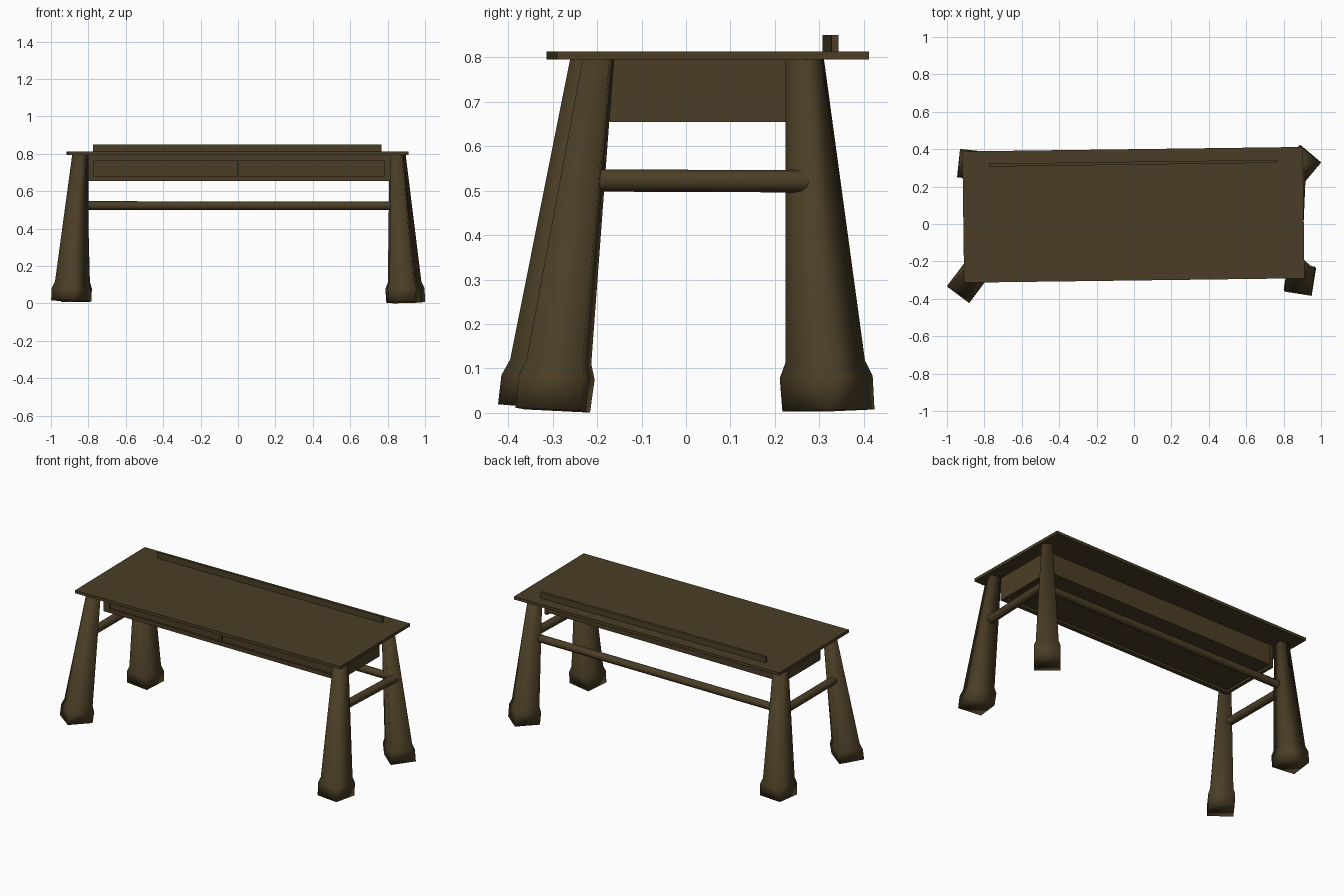
import bpy, bmesh, math
from mathutils import Vector

old = bpy.data.objects.get("Cube")
if old:
    bpy.data.objects.remove(old, do_unlink=True)

WOOD = (0.07, 0.048, 0.019, 1)
wood = bpy.data.materials.new("dark_brown_wood")
wood.use_nodes = True
wood.diffuse_color = WOOD
bsdf = wood.node_tree.nodes["Principled BSDF"]
bsdf.inputs["Base Color"].default_value = WOOD
bsdf.inputs["Roughness"].default_value = 0.8


def finish(bm, name):
    bmesh.ops.recalc_face_normals(bm, faces=bm.faces)
    mesh = bpy.data.meshes.new(name)
    bm.to_mesh(mesh)
    bm.free()
    mesh.materials.append(wood)
    obj = bpy.data.objects.new(name, mesh)
    bpy.context.collection.objects.link(obj)
    return obj


def box(name, low, high, turn=0):
    """Box between two corners, turned about its own vertical axis."""
    low, high = Vector(low), Vector(high)
    bm = bmesh.new()
    bmesh.ops.create_cube(bm, size=1)
    bmesh.ops.scale(bm, vec=high - low, verts=bm.verts)
    obj = finish(bm, name)
    obj.location = (low + high) / 2
    obj.rotation_euler.z = math.radians(turn)
    return obj


def leg(name, foot, top, turn, base_z):
    """Leaning four-sided leg with a block foot, its rings slightly tilted."""
    foot, top = Vector(foot), Vector(top)
    lean = (top - foot) / 0.8
    bm = bmesh.new()
    rings = []
    for z, radius in ((base_z, 0.104), (0.08, 0.105), (0.115, 0.09), (0.8, 0.043)):
        centre = foot + lean * z
        ring = []
        for i in range(4):
            a = math.radians(turn + 45 + 90 * i)
            offset = Vector((math.cos(a), math.sin(a))) * radius
            ring.append(bm.verts.new((*(centre + offset), z - 0.4 * offset.dot(lean))))
        rings.append(ring)
    for lower, upper in zip(rings, rings[1:]):
        for i in range(4):
            j = (i + 1) % 4
            bm.faces.new((lower[i], lower[j], upper[j], upper[i]))
    bm.faces.new(rings[0])
    bm.faces.new(rings[-1])
    for face in bm.faces:
        face.smooth = True
    return finish(bm, name)


def rod(name, start, end, radius):
    start, end = Vector(start), Vector(end)
    bm = bmesh.new()
    bmesh.ops.create_cone(bm, cap_ends=True, segments=12, radius1=radius,
                          radius2=radius, depth=(end - start).length)
    for face in bm.faces:
        face.smooth = len(face.verts) == 4
    for edge in bm.edges:
        edge.smooth = all(f.smooth for f in edge.link_faces)
    obj = finish(bm, name)
    obj.location = (start + end) / 2
    obj.rotation_euler = (end - start).to_track_quat("Z", "Y").to_euler()
    return obj


# Table top and the low rail along its back
box("table_top", (-0.913, -0.302, 0.795), (0.907, 0.4, 0.813), 0.75)
box("back_rail", (-0.775, 0.317, 0.81), (0.767, 0.333, 0.85), 0.75)

# Legs, each standing at a slightly different angle
leg("front_right_leg", (-0.897, -0.322), (-0.843, -0.217), -37, 0.014)
leg("front_left_leg", (0.889, -0.301), (0.85, -0.197), -9, 0.006)
leg("back_left_leg", (0.897, 0.321), (0.853, 0.267), 50, 0.005)
leg("back_right_leg", (-0.865, 0.321), (-0.843, 0.267), -6, 0.01)

# Drawer case under the top: sides, and a body set just above the front's lower edge
for side, x in (("right", -0.815), ("left", 0.8)):
    box(side + "_apron", (x, -0.163, 0.655), (x + 0.02, 0.228, 0.8))
box("drawer_case", (-0.8, -0.15, 0.668), (0.805, 0.225, 0.8))

# Front frame around two recessed drawers
FRONT, BACK = -0.172, -0.145
box("front_top_strip", (-0.81, FRONT, 0.765), (0.82, BACK, 0.8))
box("front_bottom_strip", (-0.81, FRONT, 0.655), (0.82, BACK, 0.68))
for name, x0, x1 in (("front_right_post", -0.81, -0.77),
                     ("front_middle_post", -0.006, 0.006),
                     ("front_left_post", 0.78, 0.82)):
    box(name, (x0, FRONT, 0.68), (x1, BACK, 0.765))
for side, x0, x1 in (("right", -0.77, -0.006), ("left", 0.006, 0.78)):
    box(side + "_drawer_front", (x0, -0.162, 0.68), (x1, BACK, 0.765))

# Stretchers between the legs
rod("back_stretcher", (-0.85, 0.275, 0.524), (0.86, 0.275, 0.522), 0.023)
for side, x0, x1 in (("right", -0.868, -0.868), ("left", 0.872, 0.894)):
    rod(side + "_stretcher", (x0, -0.22, 0.523), (x1, 0.285, 0.521), 0.025)
